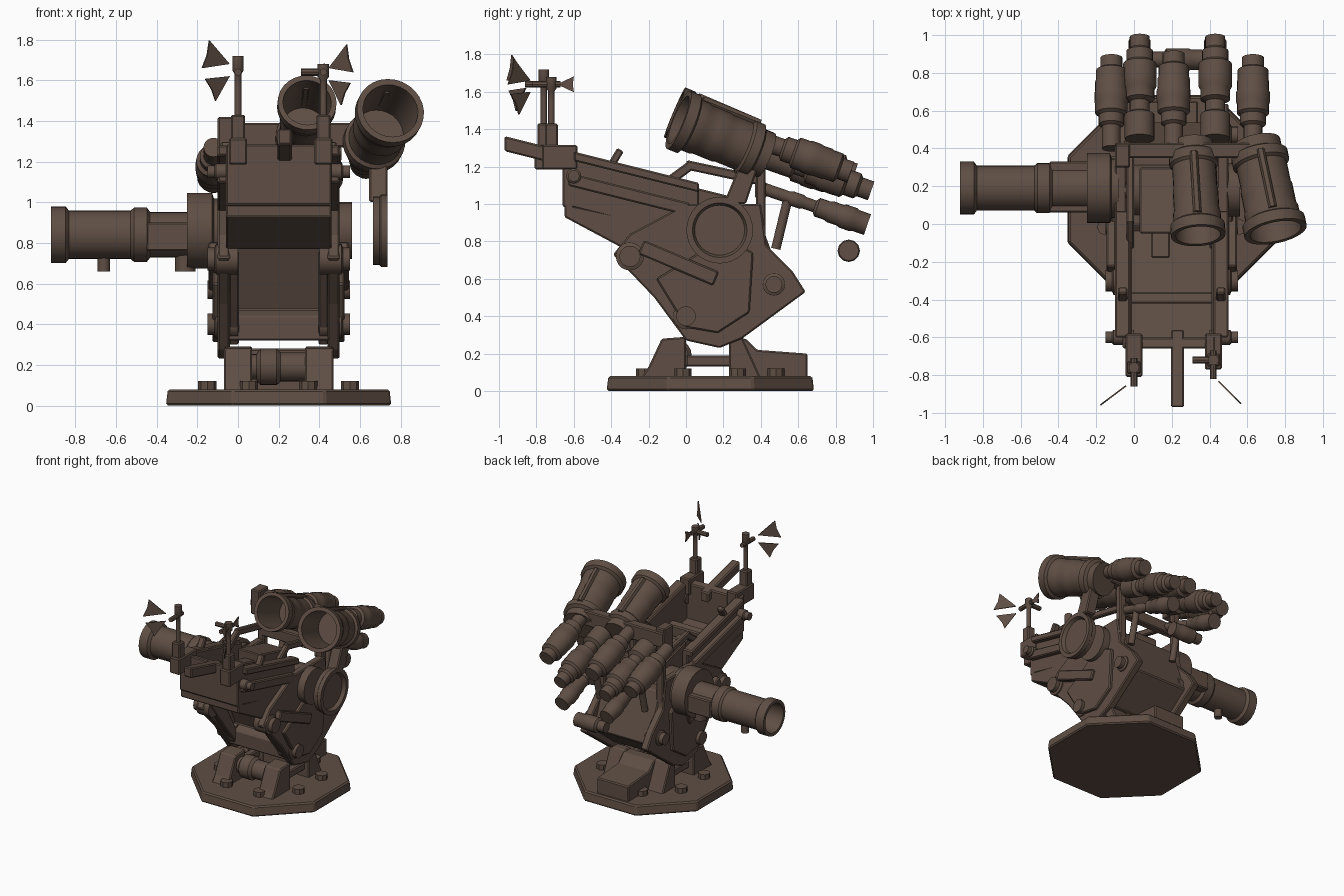
import bpy, bmesh, math
from math import cos, sin, radians, tau
from mathutils import Vector, Matrix

cube = bpy.data.objects.get("Cube")
if cube:
    bpy.data.objects.remove(cube)

COLOUR = (.115, .077, .058, 1)
paint = bpy.data.materials.new("dull brown metal")
paint.use_nodes = True
paint.diffuse_color = COLOUR
shader = paint.node_tree.nodes["Principled BSDF"]
shader.inputs["Base Color"].default_value = COLOUR

MID = .2            # centre plane of the mount
BASE = Vector((MID, .13, 0))
HALF = .26          # half width of the trough
THICK = .05         # usual plate thickness


def finish(name, bm, smooth=False, bevel=0):
    bmesh.ops.recalc_face_normals(bm, faces=bm.faces)
    mesh = bpy.data.meshes.new(name)
    bm.to_mesh(mesh)
    bm.free()
    mesh.materials.append(paint)
    part = bpy.data.objects.new(name, mesh)
    bpy.context.collection.objects.link(part)
    if bevel:
        edge = part.modifiers.new("softened_edges", 'BEVEL')
        edge.width, edge.segments = bevel, 1
    if smooth:
        bpy.ops.object.select_all(action='DESELECT')
        part.select_set(True)
        bpy.context.view_layer.objects.active = part
        bpy.ops.object.shade_smooth_by_angle(angle=radians(40))


def slab(name, corners, offset, bevel=0):
    """Flat outline thickened along an offset vector."""
    bm = bmesh.new()
    face = bm.faces.new([bm.verts.new(corner) for corner in corners])
    grown = bmesh.ops.extrude_face_region(bm, geom=[face])["geom"]
    moved = [item for item in grown if isinstance(item, bmesh.types.BMVert)]
    bmesh.ops.translate(bm, verts=moved, vec=offset)
    finish(name, bm, bevel=bevel)


def prism(name, outline, x, width):
    """Side outline (y, z) centred on x."""
    corners = [(x - width / 2, y, z) for y, z in outline]
    slab(name, corners, (width, 0, 0), bevel=.008)


def pair(name, outline, x, width):
    """Two matching prisms at distance x from the centre plane."""
    prism("right_" + name, outline, MID - x, width)
    prism("left_" + name, outline, MID + x, width)


def bar(start, end, depth):
    """Side outline of a straight bar between two (y, z) points."""
    a, b = Vector(start), Vector(end)
    across = (b - a).orthogonal().normalized() * depth / 2
    return [a + across, b + across, b - across, a - across]


def strip(rear, front, top, bottom):
    """Side outline following the slope of the trough rim."""
    def level(y, drop):
        return (y, 1.12 - y / 4 - drop)
    return [level(rear, top), level(front, top), level(front, bottom), level(rear, bottom)]


def turned(name, start, end, radius, bands=(1,), bore=0, sides=20):
    """Stepped round part with equal bands; bore hollows the far end."""
    a, b = Vector(start), Vector(end)
    count = len(bands)
    profile = []
    for i, scale in enumerate(bands):
        profile += [((i + .1) / count, scale * radius), ((i + .9) / count, scale * radius)]
    profile[0], profile[-1] = (0, profile[0][1]), (1, profile[-1][1])
    if bore:
        profile += [(1, radius * .82), (1 - bore, radius * .75)]
    facing = (b - a).to_track_quat('Z', 'Y').to_matrix()
    bm = bmesh.new()
    rings = []
    for along, r in profile:
        centre = a.lerp(b, along)
        spokes = [tau * i / sides for i in range(sides)]
        rings.append([bm.verts.new(centre + facing @ Vector((r * cos(w), r * sin(w), 0))) for w in spokes])
    for ring, following in zip(rings, rings[1:]):
        for i in range(sides):
            bm.faces.new((ring[i - 1], ring[i], following[i], following[i - 1]))
    bm.faces.new(rings[0])
    bm.faces.new(rings[-1])
    finish(name, bm, smooth=True)


def vane(name, root, heading, tilt, length):
    """Thin upright fan blade with a notched tip."""
    root, heading = Vector(root), Vector(heading).normalized()
    corners = [root]
    for turn, reach in ((-25, length), (0, length * .85), (25, length)):
        angle = radians(tilt + turn)
        corners.append(root + reach * (heading * cos(angle) + Vector((0, 0, sin(angle)))))
    slab(name, corners, heading.cross((0, 0, 1)) * .008)


# Eight-sided base plate with a ring of bolts
plate = bmesh.new()
place = Matrix.Translation(BASE + Vector((0, 0, .04))) @ Matrix.Rotation(tau / 16, 4, 'Z')
bmesh.ops.create_cone(plate, cap_ends=True, segments=8, radius1=.6, radius2=.59, depth=.08, matrix=place)
finish("base_plate", plate, bevel=.01)
for i in range(8):
    angle = tau * (i + .5) / 8
    foot = BASE + Vector((cos(angle), sin(angle), 0)) * .38
    turned("base_bolt", foot, foot + Vector((0, 0, .12)), .045, sides=8)

# Pedestal feet, links and shaft
pair("front_foot", [(-.24, .07), (-.2, .13), (-.13, .28), (0, .29), (0, .07)], MID, .14)
pair("side_foot", [(.23, .07), (.23, .29), (.3, .29), (.4, .07)], MID, .14)
prism("rear_foot", [(.23, .07), (.23, .28), (.32, .28), (.38, .22), (.65, .2), (.65, .07)], MID, .28)
pair("foot_link", bar((0, .16), (.25, .16), .06), MID, .06)
turned("pivot_shaft", (0, -.06, .19), (.4, -.06, .19), .09, (.7, 1, .8, .8))

# Carriage cheeks, facings, braces and core
cheek = [(-.39, .73), (-.17, .5), (0, .27), (.18, .23), (.3, .28), (.64, .53),
         (.57, .64), (.43, .78), (.4, 1), (0, 1), (-.3, .84)]
pair("cheek", cheek, .27, .06)
pair("cheek_facing", [(0, .34), (.17, .31), (.34, .42), (.36, .74), (.2, .82), (-.16, .6)], .3, THICK)
pair("cheek_brace", bar((-.24, .77), (.16, .6), .08), .32, THICK)
pair("inner_frame", [(-.36, .76), (-.16, .5), (0, .3), (.06, .3), (-.2, .76)], .22, THICK)
prism("carriage_core", [(-.12, .8), (.02, .47), (-.04, .44), (-.04, .32), (.28, .32), (.54, .52), (.4, .9), (0, .9)],
      MID, .5)
for y, z, radius in ((-.3, .72, .075), (0, .4, .07), (.47, .57, .06), (-.6, 1.15, .04)):
    for side in (-1, 1):
        turned("side_boss", (MID + side * .2, y, z), (MID + side * .35, y, z), radius, (1, 1, 1, .75))
turned("trunnion", (MID - .36, .18, .86), (MID + .36, .18, .86), .14, (1, 1, 1, 1))

# Open sloping trough with rims and rails
prism("trough_hull", [(-.65, .93), (-.65, 1), (0, .86), (0, .8), (-.35, .77)], MID, HALF * 2)
pair("trough_wall", strip(.07, -.65, 0, .29), HALF - THICK / 2, THICK)
pair("trough_rim", strip(.07, -.6, -.01, .04), HALF, .08)
pair("trough_rail", strip(.02, -.63, .11, .18), HALF, .08)
pair("rim_clip", bar((-.41, 1.19), (-.35, 1.29), .04), HALF, THICK)
prism("trough_front", strip(-.6, -.66, 0, .3), MID, HALF * 2)
prism("trough_crosspiece", strip(-.36, -.42, .18, .27), MID, HALF * 1.7)
prism("front_beam", strip(-.56, -.97, 0, .08), .23, .07)
prism("breech_block", strip(.3, -.05, .02, .28), .13, .2)
prism("breech_lever", strip(0, -.18, .08, .16), .14, .1)

# Masts with sighting vanes
for x, y, top, root, heading in ((0, -.76, 1.72, (-.04, -.86, 1.68), (-.8, -.6, 0)),
                                 (.42, -.72, 1.68, (.45, -.83, 1.66), (.7, -.7, 0))):
    prism("mast_foot", bar((y - THICK, 1.25), (-.58, 1.25), .13), x, .09)
    prism("mast_socket", bar((y, 1.2), (y, 1.43), .07), x, .07)
    turned("mast", (x, y, 1.4), (x, y, top), .028, (.6, .6, .6, 1))
    turned("mast_crossarm", (x, y - .1, 1.64), (x, y + THICK, 1.64), .018, sides=8)
    vane("upper_vane", root, heading, 18, .17)
    vane("lower_vane", Vector(root) - Vector((0, 0, .06)), heading, -30, .15)
vane("rear_vane", (.42, -.69, 1.64), (0, 1, 0), 0, .1)
turned("sight_pin", (.31, -.72, 1.64), (.42, -.72, 1.64), .018, sides=8)

# Large sighting tubes, open at the front
barrel = (.75, .9, .8, .8, .83, .83, .87, 1)
for rear, lens, radius in (((.31, .43, 1.28), (.34, -.06, 1.49), .145),
                           ((.65, .43, 1.26), (.75, -.04, 1.45), .168)):
    turned("sight_tube", rear, lens, radius, barrel, bore=.6, sides=28)
    lift = Vector((0, .35, .8)) * radius
    a, b = Vector(rear) + lift, Vector(lens) + lift
    turned("sight_tube_rib", a.lerp(b, .2), a.lerp(b, .85), .022, sides=6)

# Eyepieces: alternating short and long above, slim ones below
short_bulb = (.55, .55, .75, .95, 1, .95, .9, .65)
long_bulb = (.9, .9, .6, .9, 1, 1, .8, .6)
slim_bulb = (.5, .5, .6, .5, .8, .9, 1, .9)
for x, depth, height in ((-.12, .88, 1.1), (.21, .9, 1.16), (.63, .88, 1.17)):
    turned("short_eyepiece", (x, .4, height + .17), (x, depth, height), .09, short_bulb)
for x in (.03, .43):
    turned("long_eyepiece", (x, .45, 1.26), (x, .99, 1.07), .088, long_bulb)
    turned("slim_eyepiece", (x, .42, 1.08), (x, .97, .89), .065, slim_bulb)
    turned("eyepiece_stay", (x, .48, .76), (x, .55, 1.05), .025)

# Instrument frame carrying the optics
prism("optics_crossbar", bar((.39, 1.27), (.39, 1.39), .08), .28, .76)
prism("lower_crossbar", bar((.4, 1.03), (.4, 1.12), .06), MID, HALF * 2)
prism("front_clamp", bar((.36, 1.22), (.36, 1.42), .12), -.06, .08)
pair("optics_post", bar((.4, .75), (.4, 1.3), THICK), HALF, .06)
pair("frame_arch", bar((-.12, 1.1), (.03, 1.21), THICK), .22, .04)
pair("frame_brace", bar((0, 1.21), (.42, 1.12), THICK), .22, .04)
turned("rear_handle", (.1, .87, .75), (.36, .87, .75), .06, (.7, 1, 1, .9), sides=12)

# Hanging side ring and its arm
turned("side_ring", (.665, .18, .86), (.735, .18, .86), .178, (.95, 1), bore=.4, sides=32)
prism("ring_arm", [(.2, 1), (.32, 1), (.42, 1.3), (.34, 1.34)], .69, .09)

# Sideways tube with its drum, saddle and knobs
AXIS = Vector((0, .19, .84))
def along(x, rise=0):
    return AXIS + Vector((x, 0, rise))


turned("tube_drum", along(-.08, .02), along(-.25, .02), .185, (.85, 1, 1, 1), sides=32)
turned("side_tube", along(-.2), along(-.92), .14, (.8, .8, .8, .95, .85, .85, .85, .85, 1), bore=.3, sides=28)
prism("tube_saddle", bar((.06, .83), (.33, .83), .14), -.34, .22)
for x, radius in ((-.66, .03), (-.26, THICK)):
    turned("tube_knob", along(x), along(x, -.18), radius, sides=12)
